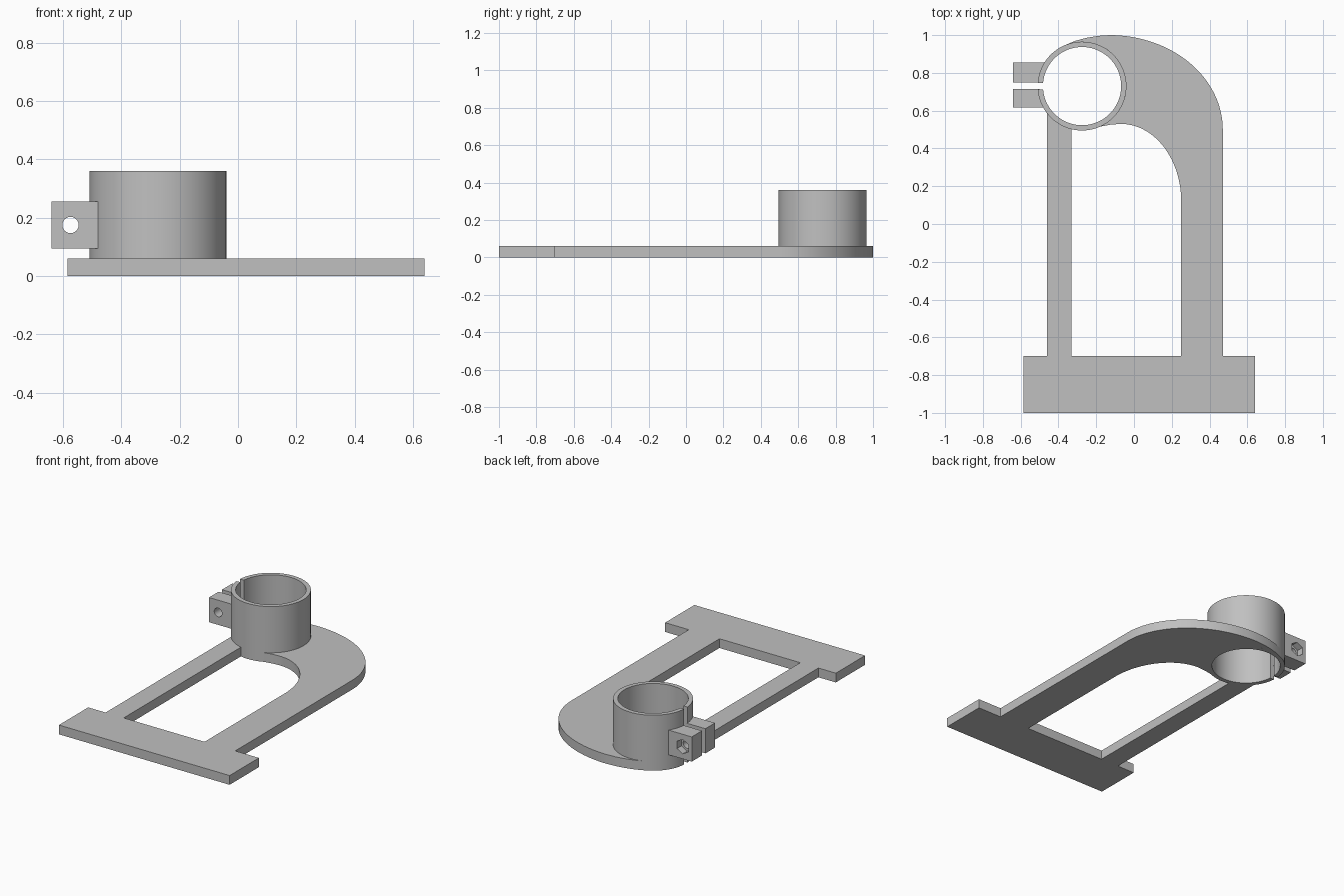
import bpy
import bmesh
from math import sin, cos, asin, acos, pi, radians

cube = bpy.data.objects.get("Cube")
if cube:
    bpy.data.objects.remove(cube, do_unlink=True)

# Main dimensions
CX, CY = -0.275, 0.73            # clamp ring centre
R_OUT, R_IN = 0.235, 0.207
PLATE_H, RING_H = 0.06, 0.36
SLIT_LOW, SLIT_HIGH = 0.715, 0.75
BOLT_X, BOLT_Z = -0.575, 0.175

grey = bpy.data.materials.new("plain grey")
grey.use_nodes = True
COLOUR = (0.53, 0.53, 0.53, 1)
grey.diffuse_color = COLOUR
grey.node_tree.nodes["Principled BSDF"].inputs["Base Color"].default_value = COLOUR


def arc(cx, cy, rx, ry, start, end, steps):
    """Points on an elliptical arc, angles in radians."""
    angles = [start + (end - start) * i / steps for i in range(steps + 1)]
    return [(cx + rx * cos(a), cy + ry * sin(a)) for a in angles]


def prism(name, outline, z0, z1):
    """Extrude a flat outline upwards into a solid object."""
    bm = bmesh.new()
    base = bm.faces.new([bm.verts.new((x, y, z0)) for x, y in outline])
    top = bmesh.ops.extrude_face_region(bm, geom=[base])["geom"]
    verts = [v for v in top if isinstance(v, bmesh.types.BMVert)]
    bmesh.ops.translate(bm, verts=verts, vec=(0, 0, z1 - z0))
    bmesh.ops.recalc_face_normals(bm, faces=bm.faces)
    mesh = bpy.data.meshes.new(name)
    bm.to_mesh(mesh)
    bm.free()
    mesh.materials.append(grey)
    obj = bpy.data.objects.new(name, mesh)
    bpy.context.collection.objects.link(obj)
    return obj


def select_only(obj):
    bpy.ops.object.select_all(action="DESELECT")
    obj.select_set(True)
    bpy.context.view_layer.objects.active = obj


def drill(obj, sides, radius, y0, y1):
    """Cut a straight hole along y through the bolt axis."""
    bpy.ops.mesh.primitive_cylinder_add(
        vertices=sides, radius=radius, depth=y1 - y0,
        location=(BOLT_X, (y0 + y1) / 2, BOLT_Z), rotation=(pi / 2, 0, 0))
    cutter = bpy.context.object
    cutter.hide_render = True
    cutter.data.materials.append(grey)
    mod = obj.modifiers.new("hole", "BOOLEAN")
    mod.operation = "DIFFERENCE"
    mod.solver = "EXACT"
    mod.object = cutter
    select_only(obj)
    bpy.ops.object.modifier_apply(modifier=mod.name)
    bpy.data.objects.remove(cutter, do_unlink=True)


# Base plate: foot, wide curved arm and narrow leg, ending on the ring wall
LEG_L, LEG_R = -0.46, -0.33
leg_start = -acos((LEG_R - CX) / R_OUT)
leg_end = -acos((LEG_L - CX) / R_OUT)
outline = [(-0.585, -1), (0.64, -1), (0.64, -0.7), (0.47, -0.7)]
outline += arc(-0.13, 0.5, 0.6, 0.5, 0, pi / 2, 32)
outline += [(-0.19, 0.996), (-0.25, 0.986), (-0.31, 0.97)]
outline += arc(CX, CY, R_OUT, R_OUT, radians(111), radians(-66), 48)
outline += [(-0.125, 0.526)]
outline += arc(-0.07, 0.12, 0.32, 0.41, pi / 2, 0, 28)
outline += [(0.25, -0.7), (LEG_R, -0.7)]
outline += arc(CX, CY, R_OUT, R_OUT, leg_start, leg_end, 10)
outline += [(LEG_L, -0.7), (-0.585, -0.7)]
plate = prism("base_plate", outline, 0, PLATE_H)

# Clamp ring: split tube with a parallel-sided slit on its outer side
half = (SLIT_HIGH - SLIT_LOW) / 2
out_gap, in_gap = asin(half / R_OUT), asin(half / R_IN)
tube = arc(CX, CY, R_OUT, R_OUT, out_gap - pi, pi - out_gap, 96)
tube += arc(CX, CY, R_IN, R_IN, pi - in_gap, in_gap - pi, 96)
ring = prism("clamp_ring", tube, 0, RING_H)


# Clamp lugs: blocks either side of the slit, seated in the ring wall
def lug(name, y0, y1):
    r = R_OUT - 0.008
    a0, a1 = pi - asin((y0 - CY) / r), pi - asin((y1 - CY) / r)
    shape = [(-0.64, y1), (-0.64, y0)] + arc(CX, CY, r, r, a0, a1, 10)
    block = prism(name, shape, 0.095, 0.255)
    drill(block, 32, 0.028, y0 - 0.1, y1 + 0.1)
    return block


front_lug = lug("front_clamp_lug", 0.617, SLIT_LOW)
back_lug = lug("back_clamp_lug", SLIT_HIGH, 0.855)

# Hexagonal nut pocket in the back lug
drill(back_lug, 6, 0.047, 0.81, 0.9)

# Smooth the curved walls, keep the edges crisp
for obj in (plate, ring, front_lug, back_lug):
    select_only(obj)
    bpy.ops.object.shade_smooth_by_angle(angle=radians(25))
